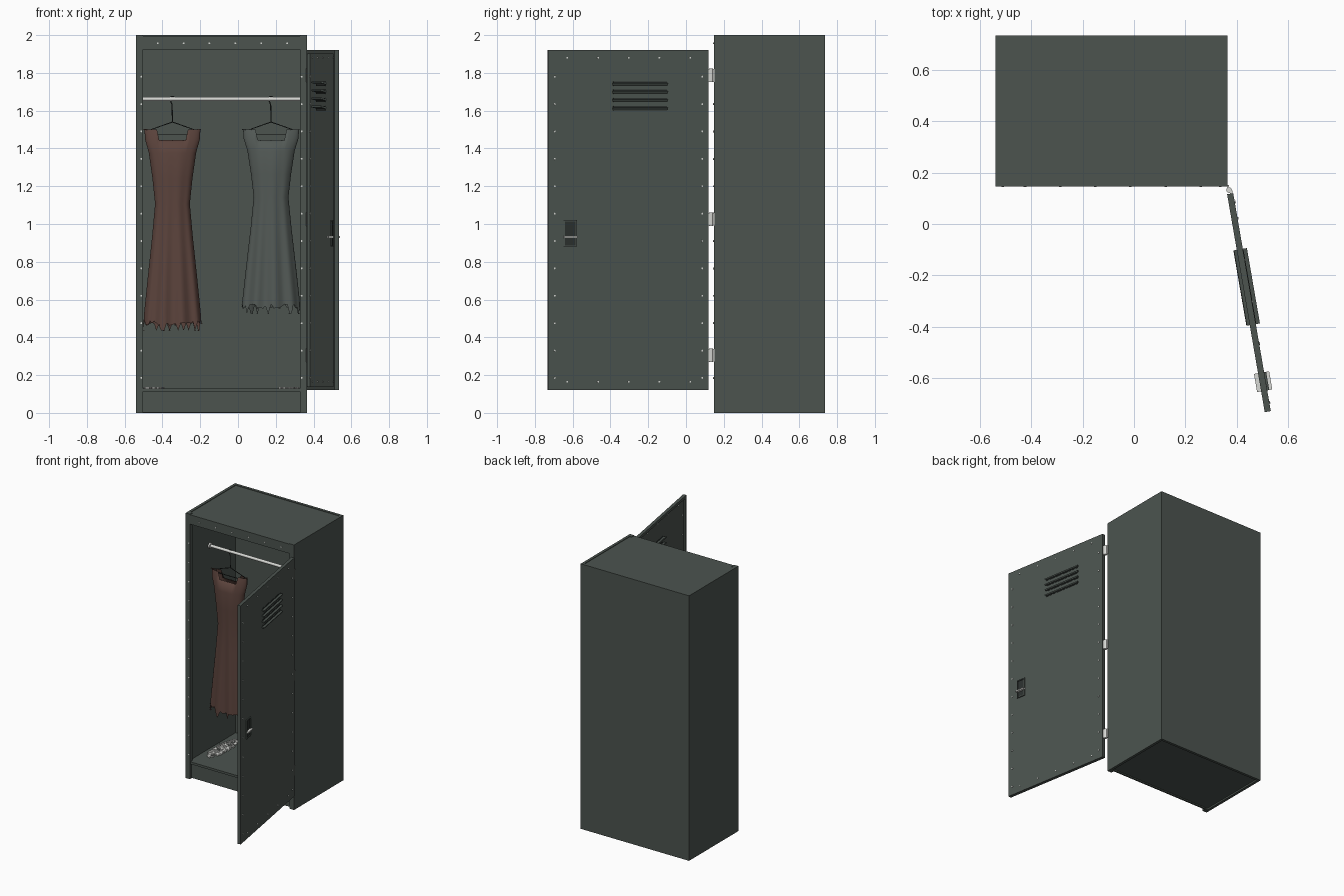
import bpy, bmesh, math, random
from mathutils import Matrix, Vector

random.seed(4)
if "Cube" in bpy.data.objects:
    bpy.data.objects.remove(bpy.data.objects["Cube"])


def material(name, rgb):
    m = bpy.data.materials.new(name)
    m.use_nodes = True
    m.diffuse_color = (*rgb, 1)
    m.node_tree.nodes["Principled BSDF"].inputs["Base Color"].default_value = (*rgb, 1)
    return m


PAINT = material("green grey paint", (0.072, 0.088, 0.078))
STEEL = material("pale steel", (0.68, 0.69, 0.66))
DARK = material("dark metal", (0.025, 0.03, 0.028))
BROWN = material("brown cloth", (0.105, 0.056, 0.045))
GREY = material("grey cloth", (0.085, 0.1, 0.092))

# Door frame: local x runs from hinge to free edge, local y points outward
along = Vector((0.17, -0.985, 0)).normalized()
outward = Vector((-along.y, along.x, 0))
DOOR = Matrix.Translation((0.375, 0.118, 0)) @ Matrix(
    (along, outward, (0, 0, 1))).transposed().to_4x4()
WORLD = Matrix.Identity(4)


def finish(bm, name, mat, smooth=False):
    bmesh.ops.recalc_face_normals(bm, faces=bm.faces)
    me = bpy.data.meshes.new(name)
    bm.to_mesh(me)
    bm.free()
    me.materials.append(mat)
    ob = bpy.data.objects.new(name, me)
    bpy.context.collection.objects.link(ob)
    if smooth:
        for p in me.polygons:
            p.use_smooth = True
    return ob


def add_box(bm, lo, hi, frame=WORLD, tilt=0):
    lo, hi = Vector(lo), Vector(hi)
    m = (frame @ Matrix.Translation((lo + hi) / 2) @ Matrix.Rotation(tilt, 4, 'X')
         @ Matrix.Diagonal((*(hi - lo), 1)))
    bmesh.ops.create_cube(bm, size=1, matrix=m)


def box(name, lo, hi, mat=PAINT, frame=WORLD, tilt=0):
    bm = bmesh.new()
    add_box(bm, lo, hi, frame, tilt)
    return finish(bm, name, mat)


def rod(bm, a, b, r, sides=12):
    a, b = Vector(a), Vector(b)
    m = Matrix.Translation((a + b) / 2) @ (b - a).to_track_quat('Z', 'Y').to_matrix().to_4x4()
    bmesh.ops.create_cone(bm, cap_ends=True, segments=sides, radius1=r, radius2=r,
                          depth=(b - a).length, matrix=m)


# Cabinet shell
L, R, F, B = -0.54, 0.365, 0.147, 0.735
box("right_wall", (L, F, 0), (L + 0.02, B, 2))
box("left_wall", (R - 0.02, F, 0), (R, B, 2))
box("back_wall", (L + 0.02, B - 0.02, 0), (R - 0.02, B, 2))
box("roof", (L + 0.02, F, 1.975), (R - 0.02, B - 0.02, 1.996))
box("floor", (L + 0.02, F + 0.03, 0.1), (R - 0.02, B - 0.02, 0.13))
box("bottom_plate", (L + 0.02, F + 0.03, 0.012), (R - 0.02, B - 0.02, 0.02))

# Front frame
box("right_stile", (L + 0.02, F, 0), (L + 0.036, F + 0.03, 2))
box("left_stile", (R - 0.036, F, 0), (R - 0.02, F + 0.03, 2))
box("top_rail", (L + 0.036, F, 1.925), (R - 0.036, F + 0.03, 1.975))
box("floor_lip", (L + 0.036, F + 0.004, 0.113), (R - 0.036, F + 0.03, 0.13))
box("kick_plate", (L + 0.036, F + 0.02, 0.003), (R - 0.036, F + 0.032, 0.113))

# Door pan with folded edges
W = 0.862
box("door_panel", (0, 0.002, 0.12), (W, 0.012, 1.92), frame=DOOR)
bm = bmesh.new()
for lo, hi in (((0, 0.12), (0.02, 1.92)), ((W - 0.02, 0.12), (W, 1.92)),
               ((0.02, 0.12), (W - 0.02, 0.14)), ((0.02, 1.9), (W - 0.02, 1.92))):
    add_box(bm, (lo[0], -0.012, lo[1]), (hi[0], 0.002, hi[1]), DOOR)
finish(bm, "door_flange", PAINT)

# Vent louvres poke through both faces of the door
for i in range(4):
    z = 1.615 + i * 0.043
    box(f"vent_slot_{i}", (0.225, -0.001, z - 0.013), (0.513, 0.014, z + 0.01), DARK, DOOR)
    box(f"vent_louvre_{i}", (0.22, -0.025, z - 0.004), (0.518, 0.028, z + 0.005),
        PAINT, DOOR, -0.25)

# Latch: cup frame on both faces and a lever through the door
bm = bmesh.new()
for y0, y1 in ((0.012, 0.02), (-0.006, 0.002)):
    for lo, hi in (((0.71, 0.88), (0.717, 1.02)), ((0.773, 0.88), (0.78, 1.02)),
                   ((0.717, 0.88), (0.773, 0.887)), ((0.717, 1.013), (0.773, 1.02))):
        add_box(bm, (lo[0], y0, lo[1]), (hi[0], y1, hi[1]), DOOR)
finish(bm, "latch_frame", PAINT)
box("latch_cup", (0.717, 0.001, 0.887), (0.773, 0.014, 1.013), DARK, DOOR)
box("latch_lever", (0.708, -0.028, 0.926), (0.78, 0.032, 0.936), STEEL, DOOR)

# Hinges: barrel plus a leaf on the door and one on the cabinet
for i, z in enumerate((0.305, 1.025, 1.787)):
    bm = bmesh.new()
    rod(bm, (0.371, 0.132, z - 0.036), (0.371, 0.132, z + 0.036), 0.011)
    add_box(bm, (0.362, 0.136, z - 0.034), (0.37, 0.152, z + 0.034))
    add_box(bm, (-0.016, 0, z - 0.034), (0.004, 0.01, z + 0.034), DOOR)
    finish(bm, f"hinge_{i}", STEEL)


# Rivets
def rivets(name, points, frame, normal_y):
    bm = bmesh.new()
    for x, y, z in points:
        m = (frame @ Matrix.Translation((x, y + normal_y * 0.001, z))
             @ Matrix.Rotation(math.pi / 2, 4, 'X'))
        bmesh.ops.create_cone(bm, cap_ends=True, segments=8, radius1=0.005,
                              radius2=0.005, depth=0.005, matrix=m)
    finish(bm, name, STEEL)


side = [0.185 + i * 0.145 for i in range(12)]
frame_pts = [(x, F, z) for x in (L + 0.028, R - 0.028) for z in side]
frame_pts += [(-0.425 + i * 0.137, F, 1.957) for i in range(6)]
rivets("frame_rivets", frame_pts, WORLD, -1)
door_pts = [(u, z) for u in (0.035, W - 0.035) for z in side]
door_pts += [(0.1 + i * 0.165, z) for i in range(5) for z in (0.165, 1.88)]
rivets("door_rivets_outer", [(u, 0.012, z) for u, z in door_pts], DOOR, 1)
rivets("door_rivets_inner", [(u, 0.002, z) for u, z in door_pts], DOOR, -1)

# Hanging rail
RY, RZ = 0.405, 1.662
bm = bmesh.new()
rod(bm, (L + 0.02, RY, RZ), (R - 0.02, RY, RZ), 0.011, 16)
for x, s in ((L + 0.02, 1), (R - 0.02, -1)):
    rod(bm, (x, RY, RZ), (x + s * 0.012, RY, RZ), 0.02, 16)
rail = finish(bm, "hanging_rail", STEEL, True)
rail.data.set_sharp_from_angle(angle=math.radians(40))


def hanger(name, cx):
    cu = bpy.data.curves.new(name, 'CURVE')
    cu.dimensions = '3D'
    cu.bevel_depth = 0.003
    cu.bevel_resolution = 1
    hook = [(0.014 * math.cos(a), RZ + 0.014 * math.sin(a))
            for a in (math.radians(d) for d in range(-20, 181, 40))]
    hook += [(-0.002, RZ - 0.03), (0, 1.54)]
    loop = [(0, 1.54), (-0.142, 1.49), (-0.135, 1.475), (0.135, 1.475), (0.142, 1.49), (0, 1.54)]
    for pts in (hook, loop):
        sp = cu.splines.new('POLY')
        sp.points.add(len(pts) - 1)
        for p, (x, z) in zip(sp.points, pts):
            p.co = (cx + x, RY, z, 1)
    cu.materials.append(DARK)
    bpy.context.collection.objects.link(bpy.data.objects.new(name, cu))


def flake(bm, p, size):
    m = (Matrix.Translation(p) @ Matrix.Rotation(random.uniform(0, 3), 4, 'Z')
         @ Matrix.Diagonal((size, size * 0.6, size * 0.5, 1)))
    bmesh.ops.create_cube(bm, size=1, matrix=m)


# Dress: stacked pleated ovals with square neckline and ragged hem
def dress(name, cx, hem, mat, phase):
    # height fraction, half width, half depth, pleat strength
    rows = [(0, 0.154, 0.07, 0.16), (0.06, 0.15, 0.068, 0.16), (0.25, 0.13, 0.06, 0.13),
            (0.45, 0.108, 0.053, 0.08), (0.62, 0.092, 0.048, 0.04), (0.75, 0.106, 0.052, 0.03),
            (0.88, 0.125, 0.052, 0.02), (0.95, 0.145, 0.04, 0), (1, 0.148, 0.02, 0)]
    n, top = 64, 1.5
    bm, bits = bmesh.new(), bmesh.new()
    rings = []
    for k, (t, a, b, pleat) in enumerate(rows):
        ring = []
        for i in range(n):
            ang = math.tau * i / n
            c, s = math.cos(ang), math.sin(ang)
            fold = 1 + pleat * math.sin(ang * 9 + phase)
            x, y = a * c, b * s * fold
            z = hem + (top - hem) * t
            if k == 0:
                z += random.choice((-0.03, 0, 0.01, 0.02))
            if k >= len(rows) - 2 and abs(x) < 0.07:
                z = 1.432 + 0.012 * (k - len(rows) + 2)
            v = bm.verts.new((cx + x, RY - 0.01 + y, z))
            ring.append(v)
            if (k == 0 and i % 2) or (k == len(rows) - 1 and i % 4 == 0):
                flake(bits, v.co, 0.008)
        rings.append(ring)
    for r0, r1 in zip(rings, rings[1:]):
        for i in range(n):
            j = (i + 1) % n
            bm.faces.new((r0[i], r0[j], r1[j], r1[i]))
    finish(bm, name, mat, True)
    finish(bits, name + "_frayed_threads", mat)


for label, cx, hem, mat, phase in (("brown", -0.347, 0.465, BROWN, 0),
                                   ("grey", 0.175, 0.555, GREY, 2)):
    hanger(label + "_hanger", cx)
    dress(label + "_dress", cx, hem, mat, phase)

# Pale scraps scattered on the floor
for label, cx in (("right", -0.445), ("left", 0.27)):
    bm = bmesh.new()
    for _ in range(260):
        r, a = math.sqrt(random.random()), random.uniform(0, math.tau)
        flake(bm, (cx + 0.052 * r * math.cos(a), 0.45 + 0.17 * r * math.sin(a), 0.133), 0.013)
    finish(bm, label + "_floor_scraps", STEEL)
